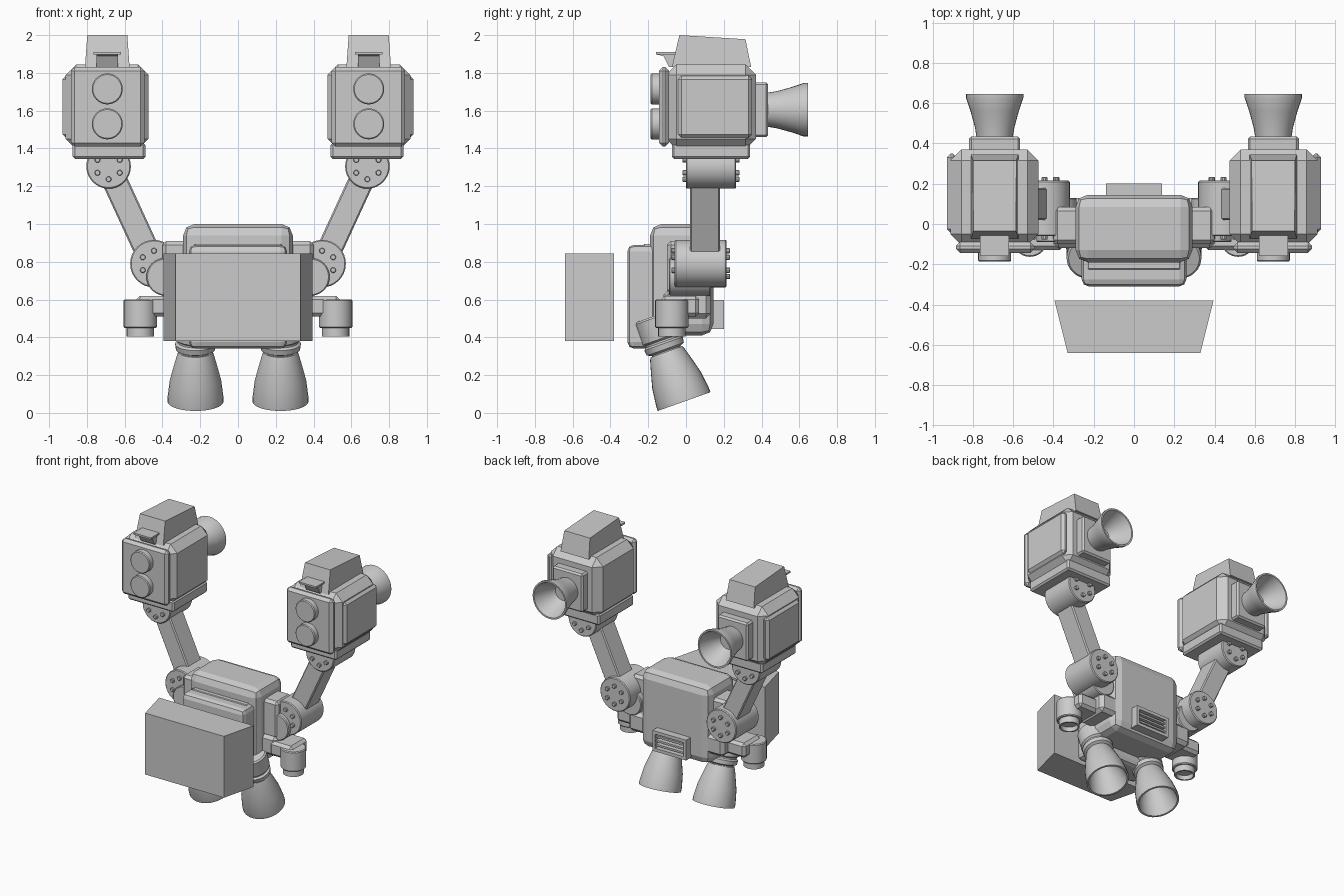
import bpy
import bmesh
from math import pi, radians, atan2, cos, sin
from mathutils import Matrix, Vector

cube = bpy.data.objects.get("Cube")
if cube:
    bpy.data.objects.remove(cube, do_unlink=True)

grey = bpy.data.materials.new("grey_metal")
grey.use_nodes = True
grey.diffuse_color = (0.6, 0.6, 0.6, 1)
grey.node_tree.nodes["Principled BSDF"].inputs["Base Color"].default_value = (0.6, 0.6, 0.6, 1)


def finish(name, bm, mirror=False, bevel=0, segments=1, smooth=False):
    """Turn a bmesh in model space into an object, bevelled and mirrored in x."""
    bmesh.ops.recalc_face_normals(bm, faces=bm.faces)
    mesh = bpy.data.meshes.new(name)
    bm.to_mesh(mesh)
    bm.free()
    mesh.materials.append(grey)
    if smooth:
        mesh.polygons.foreach_set("use_smooth", [True] * len(mesh.polygons))
        mesh.set_sharp_from_angle(angle=radians(35))
    obj = bpy.data.objects.new(name, mesh)
    bpy.context.collection.objects.link(obj)
    if bevel:
        mod = obj.modifiers.new("Bevel", "BEVEL")
        mod.width = bevel
        mod.segments = segments
        mod.limit_method = "ANGLE"
    if mirror:
        mod = obj.modifiers.new("Mirror", "MIRROR")
        mod.use_mirror_merge = False
    return obj


def block(name, xs, ys, zs, **options):
    """Box between the given x, y and z limits."""
    bm = bmesh.new()
    bmesh.ops.create_cube(bm, size=1)
    for v in bm.verts:
        v.co = [(lo + hi) / 2 + c * (hi - lo) for c, (lo, hi) in zip(v.co, (xs, ys, zs))]
    return finish(name, bm, **options)


def prism(name, outline, place, lo, hi, **options):
    """Extrude a 2D outline; place(a, b, depth) maps it into the model."""
    bm = bmesh.new()
    ends = [[bm.verts.new(place(a, b, d)) for a, b in outline] for d in (lo, hi)]
    bm.faces.new(ends[0])
    bm.faces.new(ends[1])
    n = len(outline)
    for i in range(n):
        j = (i + 1) % n
        bm.faces.new((ends[0][i], ends[0][j], ends[1][j], ends[1][i]))
    return finish(name, bm, **options)


def lathe(name, profile, origin, axis, sides=32, **options):
    """Spin (radius, distance) points about an axis through origin."""
    bm = bmesh.new()
    verts = [bm.verts.new((r, 0, t)) for r, t in profile]
    edges = [bm.edges.new(pair) for pair in zip(verts, verts[1:])]
    bmesh.ops.spin(bm, geom=verts + edges, cent=(0, 0, 0), axis=(0, 0, 1),
                   angle=2 * pi, steps=sides, use_merge=True)
    bmesh.ops.remove_doubles(bm, verts=bm.verts, dist=0.0005)
    turn = Vector((0, 0, 1)).rotation_difference(Vector(axis)).to_matrix().to_4x4()
    bm.transform(Matrix.Translation(origin) @ turn)
    return finish(name, bm, smooth=True, **options)


def drum(name, radius, origin, axis, length, edge=0.006, **options):
    """Solid cylinder with a fine chamfer on both rims."""
    profile = [(0, 0), (radius - edge, 0), (radius, edge), (radius, length - edge),
               (radius - edge, length), (0, length)]
    return lathe(name, profile, origin, axis, mirror=True, **options)


def joint(name, x, z, radius, y0, y1):
    """Drum hinge along y with a ring of bolts on both ends."""
    drum(name, radius, (x, y0, z), (0, 1, 0), y1 - y0)
    for i in range(6):
        a = i * pi / 3 + pi / 6
        drum(name + "_bolt", 0.015, (x + 0.068 * cos(a), y0 - 0.018, z + 0.068 * sin(a)),
             (0, 1, 0), y1 - y0 + 0.036, edge=0.003, sides=10)


# Torso
block("torso", (-0.29, 0.29), (-0.19, 0.145), (0.41, 1.0), bevel=0.06, segments=2)
block("chest", (-0.26, 0.26), (-0.31, -0.1), (0.34, 0.89), bevel=0.035, segments=2)
block("collar", (-0.24, 0.24), (-0.235, -0.1), (0.84, 0.895), bevel=0.015)
block("shoulder_mount", (0.25, 0.4), (-0.1, 0.085), (0.63, 0.91), mirror=True, bevel=0.02)
drum("shoulder_boss", 0.1, (0.385, -0.09, 0.72), (0, 1, 0), 0.22)

# Rear vent
for z in (0.455, 0.585):
    block("vent_rail", (-0.14, 0.14), (0.12, 0.2), (z - 0.012, z + 0.012))
block("vent_side", (0.118, 0.14), (0.12, 0.2), (0.45, 0.59), mirror=True)
block("vent_back", (-0.13, 0.13), (0.12, 0.155), (0.45, 0.59))
for i in range(3):
    z = 0.488 + 0.032 * i
    block("vent_slat", (-0.12, 0.12), (0.15, 0.19), (z - 0.007, z + 0.007))

# Floating visor slab
prism("front_shield", [(-0.33, -0.64), (0.33, -0.64), (0.395, -0.38), (-0.395, -0.38)],
      lambda a, b, d: (a, b, d), 0.38, 0.845)

# Side thrusters on short brackets
block("bracket_root", (0.25, 0.4), (-0.12, 0.13), (0.5, 0.65), mirror=True, bevel=0.025)
block("bracket_arm", (0.35, 0.54), (-0.13, 0.07), (0.51, 0.62), mirror=True, bevel=0.02)
drum("side_thruster", 0.088, (0.517, -0.075, 0.45), (0, 0, 1), 0.15)
lathe("side_thruster_nozzle", [(0, 0.03), (0.055, 0.03), (0.06, 0), (0.072, 0), (0.072, 0.06)],
      (0.517, -0.075, 0.405), (0, 0, 1), mirror=True)

# Leg nozzles, tilted backwards
leg_base, leg_axis = (0.225, -0.01, 0.06), (0, -0.336, 0.942)
lathe("leg_nozzle", [(0, 0.2), (0.07, 0.2), (0.115, 0.1), (0.135, 0), (0.148, 0), (0.148, 0.025),
                     (0.136, 0.12), (0.115, 0.2), (0.098, 0.26), (0.09, 0.28), (0, 0.28)],
      leg_base, leg_axis, mirror=True)
lathe("leg_neck", [(0.08, 0.27), (0.08, 0.285), (0.104, 0.295), (0.108, 0.325), (0.095, 0.335),
                   (0.095, 0.345), (0.11, 0.355), (0.11, 0.47), (0.1, 0.48), (0, 0.48)],
      leg_base, leg_axis, mirror=True)

# Arms
joint("elbow_joint", 0.445, 0.79, 0.126, -0.06, 0.215)
joint("wrist_joint", 0.685, 1.305, 0.118, 0, 0.265)
low, high = Vector((0.455, 0.8)), Vector((0.69, 1.31))
side = Vector((high.y - low.y, low.x - high.x)).normalized() * 0.067
prism("upper_arm", [low - side, low + side, high + side, high - side],
      lambda a, b, d: (a, d, b), 0.02, 0.18, mirror=True, bevel=0.008)

# Arm pods
block("pod_base", (0.49, 0.875), (-0.075, 0.34), (1.345, 1.43), mirror=True, bevel=0.012)
block("pod_body", (0.475, 0.912), (-0.105, 0.37), (1.395, 1.845), mirror=True, bevel=0.055)
block("pod_front_plate", (0.495, 0.885), (-0.143, -0.09), (1.41, 1.83), mirror=True, bevel=0.02)
block("pod_side_panel", (0.88, 0.93), (-0.045, 0.35), (1.455, 1.785), mirror=True, bevel=0.02)
block("pod_rear_plate", (0.565, 0.82), (0.35, 0.435), (1.46, 1.75), mirror=True, bevel=0.012)
for z in (1.53, 1.715):
    drum("pod_barrel", 0.082, (0.692, -0.187, z), (0, 1, 0), 0.06)

# Pod top housing and sight
prism("pod_top_housing", [(-0.075, 1.83), (-0.035, 2.0), (0.315, 1.978), (0.345, 1.83)],
      lambda a, b, d: (0.692 + d * (1 - 0.6 * max(0, b - 1.83)), a, b),
      -0.118, 0.118, mirror=True)
prism("sight", [(-0.155, 1.91), (-0.155, 1.897), (-0.12, 1.89), (-0.09, 1.83), (-0.02, 1.83), (-0.02, 1.91)],
      lambda a, b, d: (d, a, b), 0.635, 0.75, mirror=True)
block("sight_cap", (0.62, 0.765), (-0.158, -0.04), (1.897, 1.91), mirror=True)

# Pod exhausts
lathe("pod_exhaust", [(0, 0.06), (0.06, 0.06), (0.1, 0.13), (0.13, 0.215), (0.142, 0.215),
                      (0.142, 0.195), (0.12, 0.13), (0.098, 0.05), (0.09, 0), (0, 0)],
      (0.692, 0.43, 1.605), (0, 1, 0), mirror=True)
